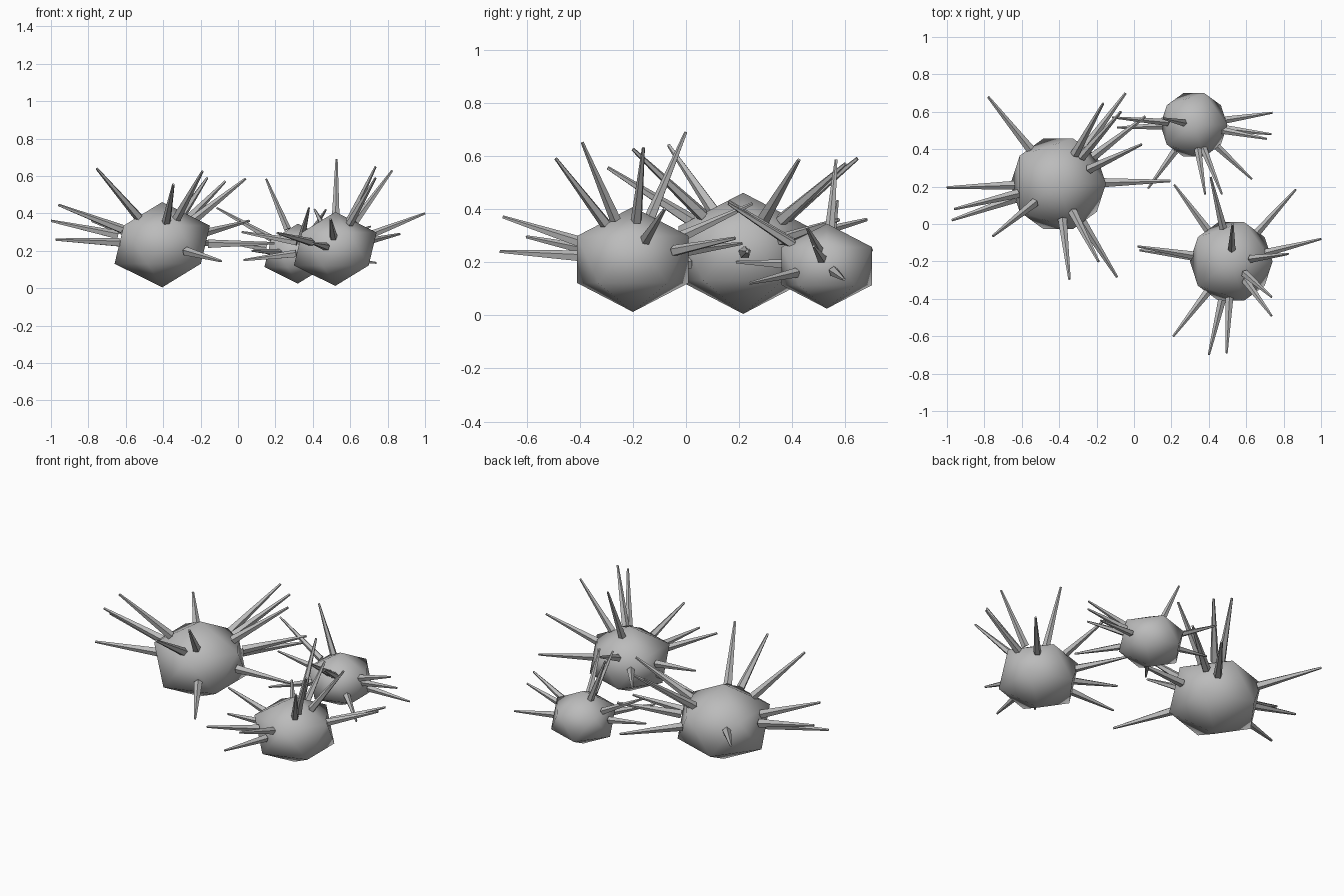
import bpy
import bmesh
from mathutils import Matrix, Vector

if "Cube" in bpy.data.objects:
    bpy.data.objects.remove(bpy.data.objects["Cube"], do_unlink=True)

SQUASH = 0.8


def make_material(name, colour):
    material = bpy.data.materials.new(name)
    material.use_nodes = True
    material.diffuse_color = colour
    for node in material.node_tree.nodes:
        if node.type == "BSDF_PRINCIPLED":
            node.inputs["Base Color"].default_value = colour
    return material


grey = make_material("plain grey", (0.5, 0.5, 0.5, 1))


def finish(name, bm, smooth):
    """Turn a bmesh into a named, coloured object."""
    for face in bm.faces:
        face.smooth = smooth
    mesh = bpy.data.meshes.new(name)
    bm.to_mesh(mesh)
    bm.free()
    mesh.materials.append(grey)
    obj = bpy.data.objects.new(name, mesh)
    bpy.context.collection.objects.link(obj)
    return obj


def make_body(name, centre, radius):
    """Squashed, smooth-shaded icosahedron."""
    bm = bmesh.new()
    shape = Matrix.Translation(centre) @ Matrix.Diagonal((radius, radius, radius * SQUASH, 1))
    bmesh.ops.create_icosphere(bm, subdivisions=1, radius=1, matrix=shape)
    return finish(name, bm, True)


def add_spine(bm, centre, radius, tip, thickness):
    """Blunt tapering spine running radially from the body to its tip."""
    direction = tip - centre
    reach = Vector((direction.x, direction.y, direction.z / SQUASH)).length
    base = centre + direction * (0.86 * radius / reach)
    axis = tip - base
    place = Matrix.Translation((base + tip) / 2) @ axis.to_track_quat("Z", "Y").to_matrix().to_4x4()
    bmesh.ops.create_cone(bm, cap_ends=True, segments=5, radius1=thickness,
                          radius2=thickness * 0.28, depth=axis.length, matrix=place)


def make_urchin(name, centre, radius, thickness, tips):
    centre = Vector(centre)
    make_body(name + "_body", centre, radius)
    bm = bmesh.new()
    for tip in tips:
        add_spine(bm, centre, radius, Vector(tip), thickness)
    return finish(name + "_spines", bm, False)


# Large urchin, with spine tip positions
make_urchin("large_urchin", (-.405, .215, .233), .285, .025, [
    (-.78, .68, .36), (-1, .195, .36), (-.96, .08, .445), (-.975, .02, .26),
    (-.755, -.065, .64), (-.345, -.295, .555), (-.09, -.285, .145),
    (-.19, -.2, .625), (-.045, .7, .245), (.195, .23, .24), (.06, .575, .36),
    (-.07, .6, .57), (-.165, .645, .59), (.04, .425, .585),
])

# Medium urchin at the front
make_urchin("medium_urchin", (.52, -.2, .21), .247, .022, [
    (.865, .185, .29), (1, -.08, .4), (.825, -.16, .63), (.735, -.39, .65),
    (.735, -.49, .59), (.495, -.69, .37), (.4, -.7, .24), (.21, -.6, .295),
    (.02, -.12, .3), (.03, -.14, .15), (.215, .21, .27), (.41, .25, .42),
    (.527, 0, .69),
])

# Small urchin at the back
make_urchin("small_urchin", (.32, .53, .185), .2, .02, [
    (-.115, .57, .43), (-.09, .515, .25), (.15, .565, .585), (.74, .595, .135),
    (.735, .48, .26), (.71, .455, .33), (.63, .24, .12), (.47, .16, .42),
    (.38, .16, .43), (.075, .19, .2),
])
